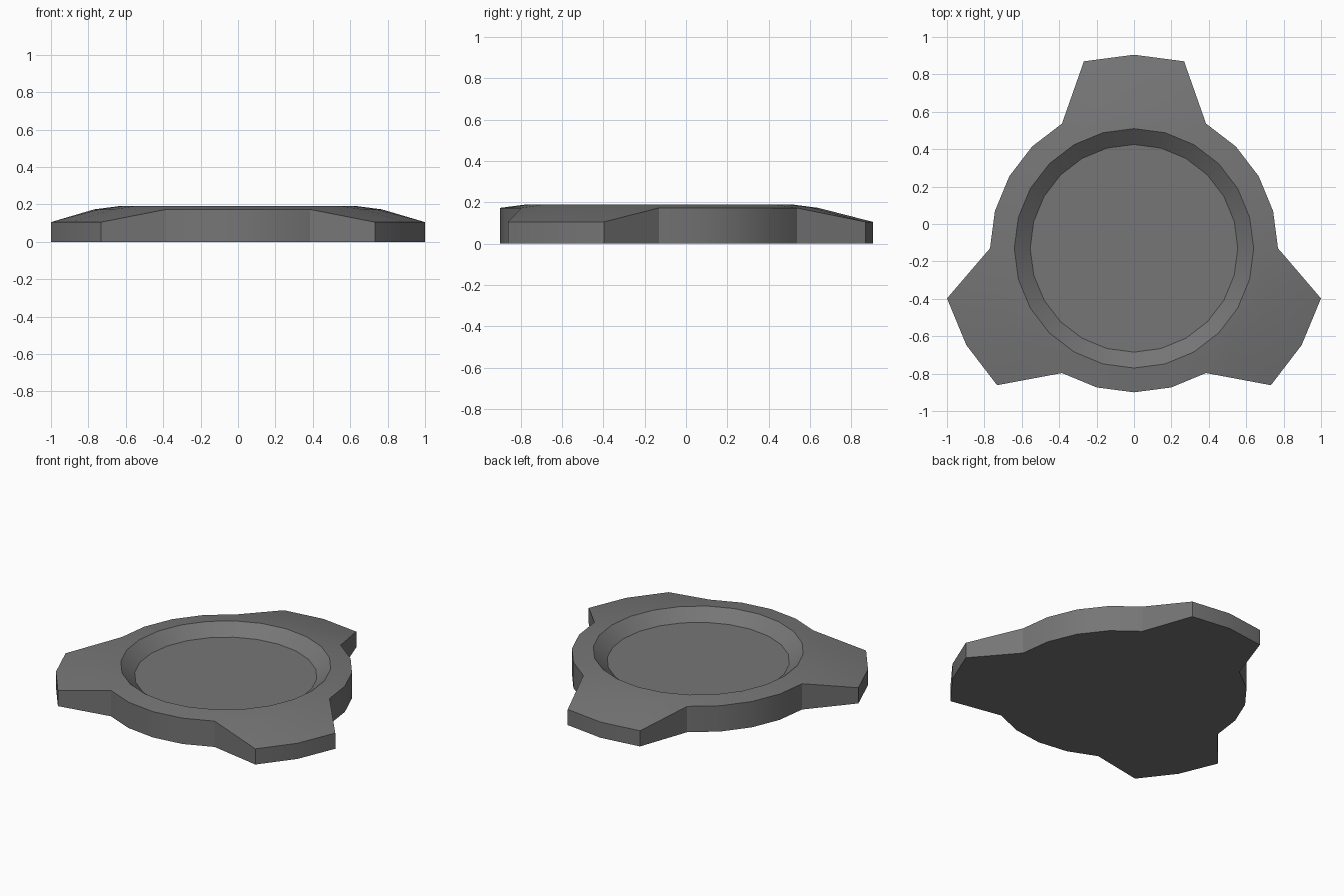
import bpy, bmesh, math

if "Cube" in bpy.data.objects:
    bpy.data.objects.remove(bpy.data.objects["Cube"])

SIDES = 24
CENTRE_Y = -0.13
ARM_STEPS = (5, 6, 7)      # ring steps of the rear arm, repeated every 120 degrees

bm = bmesh.new()


def is_arm(i):
    return any((i - 8 * k) % SIDES in ARM_STEPS for k in range(3))


def ring(radius, z, arm_radius=None, arm_z=None):
    verts = []
    for i in range(SIDES):
        a = 2 * math.pi * i / SIDES
        arm = arm_radius is not None and is_arm(i)
        r = arm_radius if arm else radius
        h = arm_z if arm else z
        verts.append(bm.verts.new((r * math.cos(a), CENTRE_Y + r * math.sin(a), h)))
    return verts


def bridge(lower, upper):
    for i in range(SIDES):
        j = (i + 1) % SIDES
        loop = [lower[i], lower[j], upper[j], upper[i]]
        bm.faces.new(list(dict.fromkeys(loop)))


# Underside and top outline share the same three-armed plan
base = ring(0.77, 0.0, 1.035, 0.0)
edge = ring(0.77, 0.173, 1.035, 0.105)
shoulder = ring(0.77, 0.173)
# Between the arms the shoulder and the outer edge are the same points
for i in range(SIDES):
    if not is_arm(i):
        bm.verts.remove(shoulder[i])
        shoulder[i] = edge[i]
rim = ring(0.64, 0.19)
floor = ring(0.555, 0.12)

# Outer wall
bridge(base, edge)
# Sloping arm tops
for i in range(SIDES):
    j = (i + 1) % SIDES
    if is_arm(i) or is_arm(j):
        loop = [edge[i], edge[j], shoulder[j], shoulder[i]]
        bm.faces.new(list(dict.fromkeys(loop)))
# Rim and dished recess
bridge(shoulder, rim)
bridge(rim, floor)
bm.faces.new(floor)
bm.faces.new(base[::-1])
bmesh.ops.recalc_face_normals(bm, faces=bm.faces)

mesh = bpy.data.meshes.new("three_armed_dish")
bm.to_mesh(mesh)
bm.free()
dish = bpy.data.objects.new("three_armed_dish", mesh)
bpy.context.collection.objects.link(dish)

bpy.context.view_layer.objects.active = dish
dish.select_set(True)
bpy.ops.object.shade_smooth_by_angle(angle=math.radians(30))

# Dark grey finish
mat = bpy.data.materials.new("dark_grey")
mat.diffuse_color = (0.18, 0.18, 0.18, 1)
mat.use_nodes = True
mat.node_tree.nodes["Principled BSDF"].inputs["Base Color"].default_value = mat.diffuse_color
mesh.materials.append(mat)
